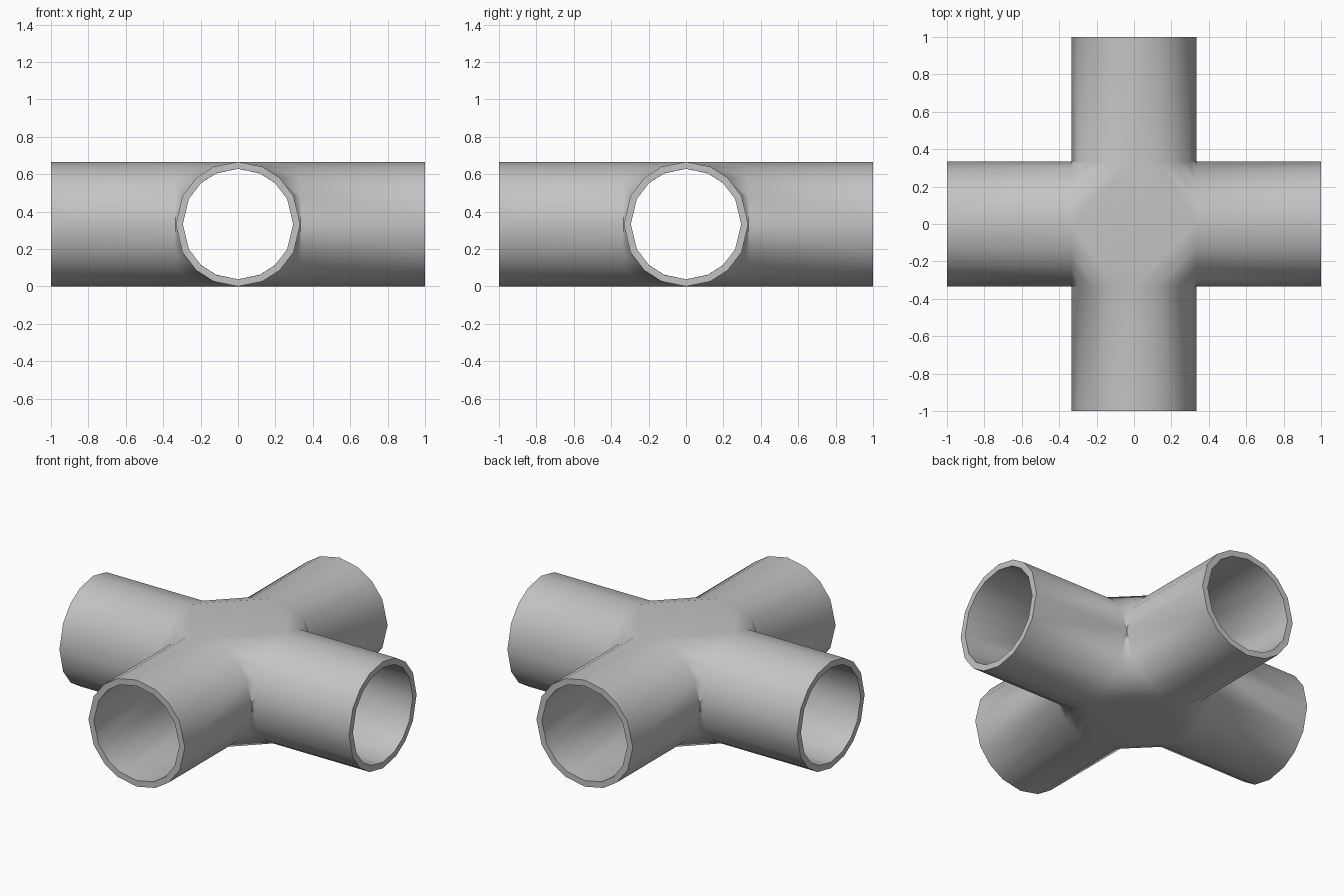
import bpy, bmesh, math
from mathutils import Matrix, Vector

cube = bpy.data.objects.get("Cube")
if cube:
    bpy.data.objects.remove(cube, do_unlink=True)

RADIUS = 0.333
WALL = 0.037
REACH = 1.0

# One grey for the whole fitting
grey = bpy.data.materials.new("pipe_grey")
grey.use_nodes = True
colour = (0.55, 0.55, 0.55, 1)
grey.diffuse_color = colour
grey.node_tree.nodes["Principled BSDF"].inputs["Base Color"].default_value = colour

# Half profile of the pipe, from its top down to its bottom
quarter = [0, 23, 42, 63, 90]
angles = [math.radians(a) for a in quarter + [180 - a for a in reversed(quarter[:-1])]]
profile = [(RADIUS * math.sin(a), RADIUS * math.cos(a) + RADIUS) for a in angles]

bm = bmesh.new()


def add_face(points, turn):
    unique = []
    for p in points:
        p = Vector(p)
        if all((p - q).length > 0.0001 for q in unique):
            unique.append(p)
    bm.faces.new([bm.verts.new(turn @ p) for p in unique])


for k in range(4):
    turn = Matrix.Rotation(k * math.pi / 2, 3, 'Z')
    for (w0, z0), (w1, z1) in zip(profile, profile[1:]):
        # Both sides of a straight arm
        for s in (-1, 1):
            add_face([(RADIUS, s * w0, z0), (REACH, s * w0, z0),
                      (REACH, s * w1, z1), (RADIUS, s * w1, z1)], turn)
        # Bevelled hub corner joining this arm to the next
        add_face([(RADIUS, w0, z0), (w0, RADIUS, z0),
                  (w1, RADIUS, z1), (RADIUS, w1, z1)], turn)
    # Flat top and bottom of the hub
    for z in (0, 2 * RADIUS):
        add_face([(0, 0, z), (RADIUS, 0, z), (0, RADIUS, z)], turn)

bmesh.ops.remove_doubles(bm, verts=bm.verts[:], dist=0.0005)
bmesh.ops.recalc_face_normals(bm, faces=bm.faces[:])
mesh = bpy.data.meshes.new("cross_pipe")
bm.to_mesh(mesh)
bm.free()
mesh.materials.append(grey)

pipe = bpy.data.objects.new("cross_pipe", mesh)
bpy.context.collection.objects.link(pipe)
bpy.ops.object.select_all(action='DESELECT')
pipe.select_set(True)
bpy.context.view_layer.objects.active = pipe

# Hollow wall with open ends
wall = pipe.modifiers.new("wall", 'SOLIDIFY')
wall.thickness = WALL
wall.offset = -1
wall.use_even_offset = True
bpy.ops.object.modifier_apply(modifier=wall.name)
bpy.ops.object.shade_smooth_by_angle(angle=math.radians(42))
